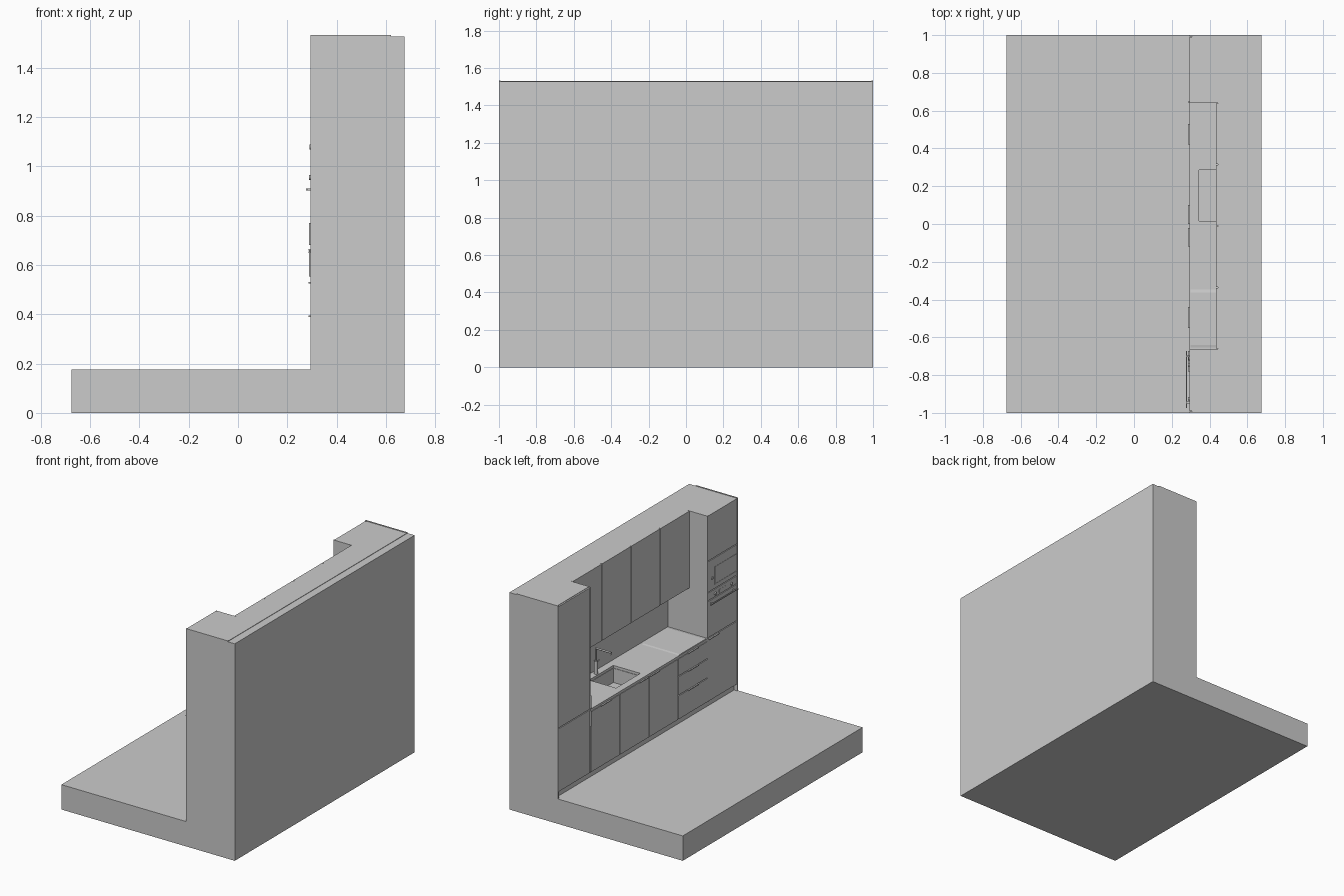
import bpy, bmesh, math
from mathutils import Vector

if "Cube" in bpy.data.objects:
    bpy.data.objects.remove(bpy.data.objects["Cube"])

TOP, FLOOR, PLINTH, COUNTER = 1.53, 0.175, 0.222, 0.67
FACE, UPPER, BACK = 0.295, 0.435, 0.605      # front planes of base, wall units, backsplash
LEFT, RIGHT = 0.64, -0.662                   # sides of the niche
G = 0.003                                    # half gap between doors


def finish(name, bm):
    me = bpy.data.meshes.new(name)
    bm.to_mesh(me)
    bm.free()
    ob = bpy.data.objects.new(name, me)
    bpy.context.collection.objects.link(ob)
    return ob


def box(name, x, y, z):
    bm = bmesh.new()
    bmesh.ops.create_cube(bm, size=1)
    for v in bm.verts:
        v.co = Vector([min(r) + (c + 0.5) * (max(r) - min(r)) for c, r in zip(v.co, (x, y, z))])
    return finish(name, bm)


def cyl(name, a, b, r, n=20):
    a, b = Vector(a), Vector(b)
    bm = bmesh.new()
    bmesh.ops.create_cone(bm, cap_ends=True, segments=n, radius1=r, radius2=r, depth=(b - a).length)
    rot = (b - a).to_track_quat('Z', 'Y')
    for v in bm.verts:
        v.co = rot @ v.co + (a + b) / 2
    for f in bm.faces:
        f.smooth = len(f.verts) == 4
    for e in bm.edges:
        e.smooth = e.calc_face_angle(0) < 0.6
    return finish(name, bm)


def door(name, y, z, face=FACE):
    return box(name, (face, face + 0.012), (min(y) + G, max(y) - G), (z[0] + G, z[1] - G))


def pull(name, y, z):
    box(name, (0.285, 0.300), y, (z - 0.003, z + 0.003))


def cut(target, cutter):
    m = target.modifiers.new("sink_hole", 'BOOLEAN')
    m.object, m.operation, m.solver = cutter, 'DIFFERENCE', 'EXACT'
    bpy.context.view_layer.objects.active = target
    bpy.ops.object.modifier_apply(modifier=m.name)


# Floor and wall
box("floor_slab", (-0.675, 0.675), (-1, 1), (0, FLOOR))
box("back_wall", (0.615, 0.675), (-1, 1), (FLOOR, TOP - 0.003))
box("backsplash", (BACK, 0.62), (RIGHT, LEFT), (FLOOR, TOP))

# Tall units: carcass, outer side panel, niche side panel, plinth
for tag, inner, outer in (("fridge", LEFT, 1), ("oven", RIGHT, -1)):
    s = 1 if outer > 0 else -1
    box(tag + "_carcass", (FACE + 0.011, 0.62), (inner, outer), (PLINTH, TOP))
    box(tag + "_outer_side", (FACE, 0.62), (outer - s * 0.008, outer), (FLOOR, TOP + 0.003))
    box(tag + "_inner_side", (FACE, 0.62), (inner, inner + s * 0.008), (PLINTH, TOP))
    box(tag + "_plinth", (FACE + 0.025, 0.62), (inner, outer), (FLOOR, PLINTH))

# Fridge doors with vertical pulls
fy = (LEFT + 0.006, 0.994)
door("fridge_lower_door", fy, (PLINTH, COUNTER))
door("fridge_upper_door", fy, (COUNTER, TOP))
for n, z in (("lower", (0.553, 0.66)), ("upper", (0.68, 0.77))):
    box("fridge_%s_pull" % n, (0.287, 0.300), (0.643, 0.649), z)

# Base units
base = box("base_carcass", (FACE + 0.011, BACK + 0.005), (RIGHT, LEFT), (PLINTH, COUNTER - 0.02))
box("base_plinth", (FACE + 0.025, BACK + 0.005), (RIGHT, LEFT), (FLOOR, PLINTH))
counter = box("countertop", (FACE, BACK + 0.005), (RIGHT, LEFT), (COUNTER - 0.018, COUNTER))
w = (LEFT - RIGHT) / 4
bays = [(LEFT - i * w, LEFT - (i + 1) * w) for i in range(4)]
for i, (b, p) in enumerate(zip(bays, ((0.42, 0.53), (0.0, 0.10), (-0.12, -0.02)))):
    door("base_door_%d" % i, b, (PLINTH, COUNTER - 0.018))
    pull("base_pull_%d" % i, p, 0.652)
for i, z in enumerate(((PLINTH, 0.392), (0.392, 0.527), (0.527, COUNTER - 0.018))):
    door("drawer_%d" % i, bays[3], z)
    pull("drawer_pull_%d" % i, (-0.55, -0.44), z[1])

# Sink basin cut through counter into carcass, with drain
cutter = box("sink_cutter", (0.345, 0.555), (0.015, 0.285), (0.55, 0.8))
cutter.hide_render = True
for ob in (counter, base):
    cut(ob, cutter)
bpy.data.objects.remove(cutter)
cyl("sink_drain", (0.45, 0.15, 0.548), (0.45, 0.15, 0.553), 0.02)

# Tap
ty = 0.18
cyl("tap_base", (0.575, ty, COUNTER), (0.575, ty, 0.76), 0.012)
cyl("tap_column", (0.575, ty, 0.76), (0.575, ty, 0.852), 0.006)
cyl("tap_spout", (0.58, ty, 0.848), (0.455, ty, 0.848), 0.006)
cyl("tap_nozzle", (0.46, ty, 0.85), (0.46, ty, 0.832), 0.006)
cyl("tap_lever", (0.575, ty, 0.745), (0.575, ty - 0.035, 0.755), 0.004, 12)

# Cooktop plate with shallow sloped edges
hob = box("cooktop", (0.298, 0.585), (-0.342, -0.66), (COUNTER - 0.001, COUNTER + 0.003))
for v in hob.data.vertices:
    if v.co.z > COUNTER:
        v.co.y += -0.02 if v.co.y > -0.5 else 0.02

# Wall units
box("wall_unit_carcass", (UPPER + 0.011, BACK + 0.005), (RIGHT, LEFT), (0.99, TOP))
for i, b in enumerate(bays):
    door("wall_door_%d" % i, b, (0.987, TOP + 0.003), UPPER)

# Oven column
oy = (-0.992, RIGHT - 0.006)
door("oven_lower_door", oy, (PLINTH, COUNTER))
pull("oven_lower_pull", (-0.78, -0.672), 0.662)
door("oven_door", oy, (COUNTER, 0.93))
door("oven_panel", oy, (0.93, 0.99))
door("microwave_front", oy, (0.99, 1.21))
door("oven_top_door", oy, (1.21, TOP + 0.003))
box("oven_handle", (0.275, 0.281), (-0.975, -0.672), (0.902, 0.909))
for i, y in enumerate((-0.70, -0.945)):
    box("oven_handle_post_%d" % i, (0.279, 0.30), (y - 0.004, y + 0.004), (0.902, 0.909))
for i, y in enumerate((-0.745, -0.925)):
    cyl("oven_knob_%d" % i, (0.287, y, 0.955), (0.30, y, 0.955), 0.01)
box("oven_display", (FACE - 0.001, 0.30), (-0.88, -0.79), (0.945, 0.967))
cyl("microwave_knob", (0.289, -0.712, 1.078), (0.30, -0.712, 1.078), 0.01)

# Microwave window frame
for n, y, z in (("top", (-0.985, -0.74), (1.141, 1.145)), ("bottom", (-0.985, -0.74), (1.02, 1.024)),
                ("near", (-0.744, -0.74), (1.02, 1.145)), ("far", (-0.985, -0.981), (1.02, 1.145))):
    box("microwave_frame_" + n, (FACE - 0.002, 0.30), y, z)
